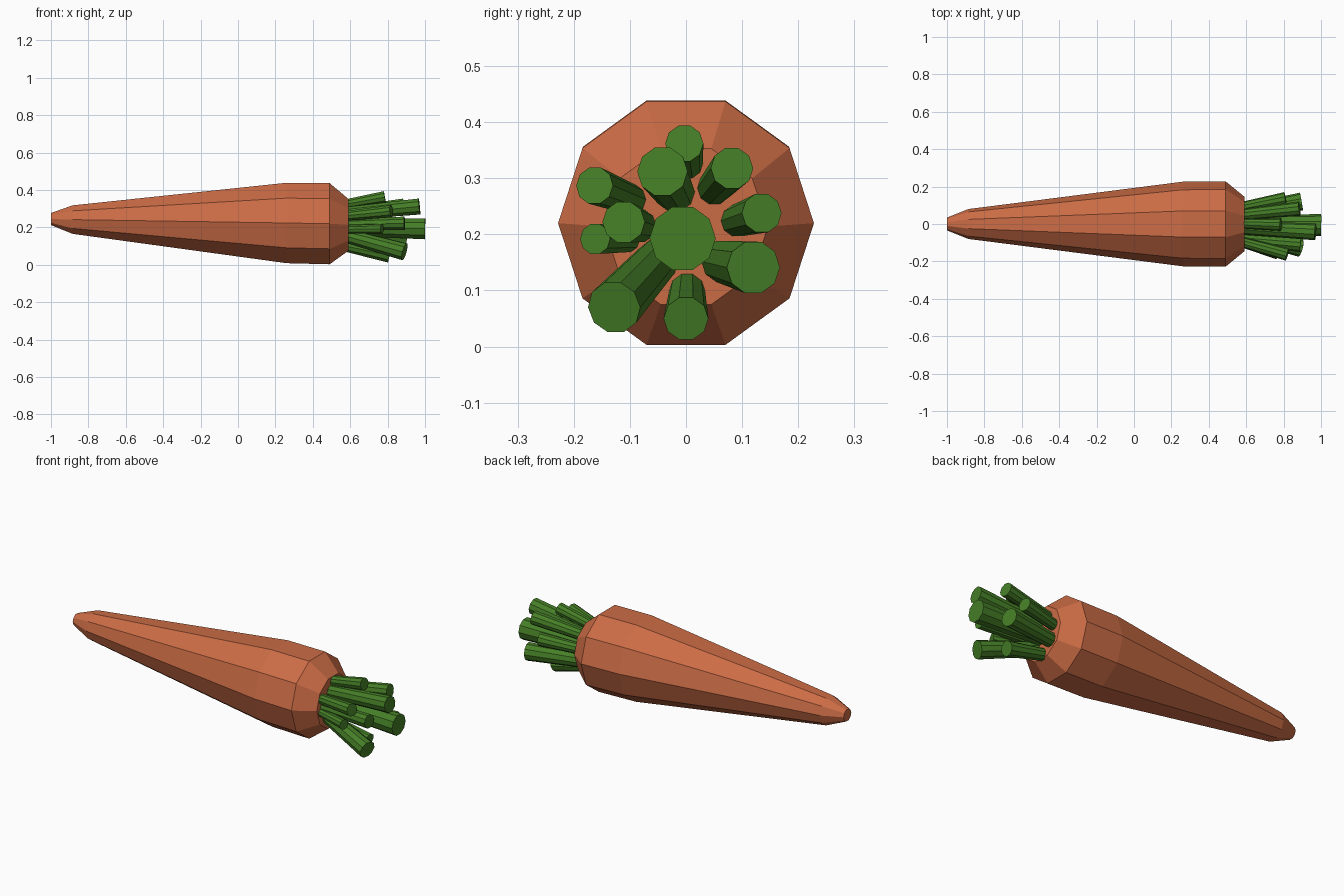
import bpy, bmesh, math
from mathutils import Vector

if "Cube" in bpy.data.objects:
    bpy.data.objects.remove(bpy.data.objects["Cube"])

SIDES = 10


def material(name, color):
    m = bpy.data.materials.new(name)
    m.diffuse_color = (*color, 1)
    m.use_nodes = True
    m.node_tree.nodes["Principled BSDF"].inputs["Base Color"].default_value = m.diffuse_color
    return m


def loft(name, rings, mat):
    """Skin a list of (centre, radius, axis) rings and cap both ends."""
    bm = bmesh.new()
    loops = []
    for centre, radius, axis in rings:
        axis = Vector(axis).normalized()
        v = (Vector((0, 0, 1)) - axis * axis.z).normalized()
        u = v.cross(axis)
        loops.append([bm.verts.new(Vector(centre) + radius * (
            math.cos(a) * u + math.sin(a) * v))
            for a in (2 * math.pi * i / SIDES for i in range(SIDES))])
    for a, b in zip(loops, loops[1:]):
        for i in range(SIDES):
            j = (i + 1) % SIDES
            bm.faces.new((a[i], a[j], b[j], b[i]))
    bm.faces.new(loops[0][::-1])
    bm.faces.new(loops[-1])
    bmesh.ops.recalc_face_normals(bm, faces=bm.faces)
    mesh = bpy.data.meshes.new(name)
    bm.to_mesh(mesh)
    bm.free()
    mesh.materials.append(mat)
    obj = bpy.data.objects.new(name, mesh)
    bpy.context.collection.objects.link(obj)
    return obj


orange = material("orange", (0.60, 0.15, 0.06))
green = material("green", (0.06, 0.21, 0.02))

# Tapered root: x, centre height, radius
profile = [(-1.0, 0.245, 0.034), (-0.885, 0.242, 0.08), (0.26, 0.224, 0.226),
           (0.49, 0.22, 0.228), (0.59, 0.214, 0.146)]
loft("carrot_root", [((x, 0, z), r, (1, 0, 0)) for x, z, r in profile], orange)

# Splayed stalks: base (y, z), tip (x, y, z), tip radius
stalks = [
    ((0.0, 0.2), (1.0, -0.006, 0.193), 0.059),
    ((0.003, 0.325), (0.785, -0.003, 0.362), 0.034),
    ((0.05, 0.282), (0.885, 0.082, 0.318), 0.038),
    ((-0.02, 0.275), (0.97, -0.042, 0.312), 0.045),
    ((-0.097, 0.262), (0.82, -0.163, 0.287), 0.034),
    ((-0.083, 0.215), (0.89, -0.111, 0.222), 0.038),
    ((-0.103, 0.19), (0.77, -0.162, 0.192), 0.028),
    ((-0.05, 0.155), (0.89, -0.128, 0.07), 0.048),
    ((0.002, 0.1), (0.81, 0.0, 0.05), 0.04),
    ((0.065, 0.152), (0.895, 0.12, 0.141), 0.048),
    ((0.09, 0.224), (0.81, 0.135, 0.238), 0.036),
]
for n, ((y, z), tip, r) in enumerate(stalks, 1):
    base = Vector((0.58, y, z))
    axis = Vector(tip) - base
    loft(f"stalk_{n}", [(base, r * 0.8, axis), (tip, r, axis)], green)
